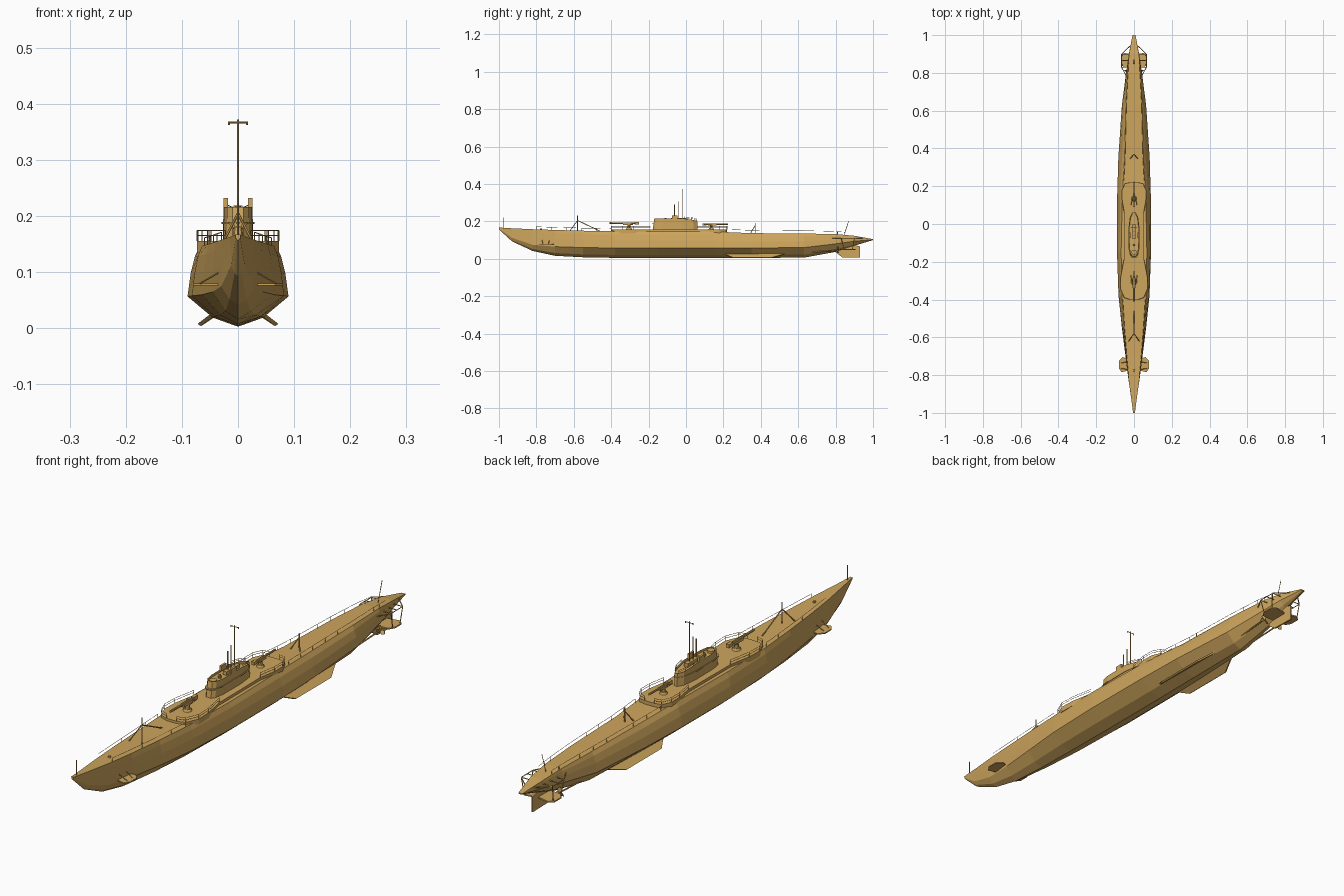
import bpy, bmesh
from math import cos, sin, pi
from mathutils import Vector, Matrix

if "Cube" in bpy.data.objects:
    bpy.data.objects.remove(bpy.data.objects["Cube"])

mat = bpy.data.materials.new("hull_paint")
mat.diffuse_color = (0.62, 0.38, 0.11, 1)
mat.use_nodes = True
mat.node_tree.nodes["Principled BSDF"].inputs["Base Color"].default_value = mat.diffuse_color


def finish(name, bm):
    bmesh.ops.recalc_face_normals(bm, faces=bm.faces[:])
    me = bpy.data.meshes.new(name)
    bm.to_mesh(me)
    bm.free()
    me.materials.append(mat)
    ob = bpy.data.objects.new(name, me)
    bpy.context.collection.objects.link(ob)
    return ob


def loft(bm, rings):
    """Skin a list of closed rings and cap both ends."""
    vs = [[bm.verts.new(p) for p in r] for r in rings]
    n = len(vs[0])
    for a, b in zip(vs, vs[1:]):
        for i in range(n):
            j = (i + 1) % n
            bm.faces.new((a[i], a[j], b[j], b[i]))
    bm.faces.new(vs[0])
    return bm.faces.new(vs[-1])


def slab(name, pts, push, mirror=False):
    """Extrude a polygon by a vector, optionally mirrored in x."""
    bm = bmesh.new()
    for s in ((1, -1) if mirror else (1,)):
        base = [Vector((s * p[0], p[1], p[2])) for p in pts]
        d = Vector((s * push[0], push[1], push[2]))
        loft(bm, [base, [p + d for p in base]])
    return finish(name, bm)


def rods(name, paths, r, mirror=False, n=4):
    """Straight rods along polylines, each path a list of points."""
    bm = bmesh.new()
    for s in ((1, -1) if mirror else (1,)):
        for path in paths:
            pts = [Vector((s * p[0], p[1], p[2])) for p in path]
            for a, b in zip(pts, pts[1:]):
                d = b - a
                m = Matrix.Translation((a + b) / 2) @ d.to_track_quat('Z', 'Y').to_matrix().to_4x4()
                bmesh.ops.create_cone(bm, cap_ends=True, segments=n, radius1=r,
                                      radius2=r, depth=d.length, matrix=m)
    return finish(name, bm)


def drum(name, c, r1, r2, h, n=10):
    bm = bmesh.new()
    bmesh.ops.create_cone(bm, cap_ends=True, segments=n, radius1=r1, radius2=r2, depth=h,
                          matrix=Matrix.Translation((c[0], c[1], c[2] + h / 2)))
    return finish(name, bm)


def box(name, c, size, mirror=False):
    x, y, z = c
    a, b, h = (v / 2 for v in size)
    return slab(name, [(x - a, y - b, z - h), (x + a, y - b, z - h), (x + a, y + b, z - h),
                       (x - a, y + b, z - h)], (0, 0, 2 * h), mirror)


def railing(name, edge, h, mirror=True, mid=True):
    """Stanchions at each point with a top wire and a middle wire."""
    up = lambda k: [(x, y, z + k * h) for x, y, z in edge]
    paths = [up(1)] + ([up(.55)] if mid else [])
    paths += [[p, q] for p, q in zip(edge, up(1))]
    return rods(name, paths, 0.0009, mirror)


# Hull: (y, keel z, chine half-width, chine z, deck half-width, deck z)
stations = [(-1, .157, .004, .161, .005, .167), (-.93, .093, .012, .112, .014, .163),
            (-.82, .042, .030, .075, .029, .158), (-.7, .016, .045, .065, .041, .154),
            (-.55, .008, .064, .060, .053, .150), (-.38, .005, .082, .058, .064, .147),
            (-.15, .003, .090, .057, .068, .146), (.15, .003, .089, .057, .062, .145),
            (.35, .005, .083, .058, .050, .137), (.63, .006, .064, .060, .043, .135),
            (.80, .037, .042, .080, .034, .132), (.90, .070, .027, .094, .026, .123),
            (1, .100, .008, .102, .008, .105)]
rings = []
for y, zk, w, zc, wd, zd in stations:
    half = [(w * .5, zk + (zc - zk) * .3), (w, zc),
            (w + (wd - w) * .25, zc + (zd - zc) * .45),
            (w + (wd - w) * .6, zc + (zd - zc) * .8), (wd, zd)]
    rings.append([(0, y, zk)] + [(x, y, z) for x, z in half]
                 + [(-x, y, z) for x, z in reversed(half)])
bm = bmesh.new()
loft(bm, rings)
finish("hull", bm)

# Raised gun deck, swelling out around both guns
half = [(.022, -.40), (.052, -.39), (.073, -.34), (.071, -.28), (.054, -.19), (.052, .06),
        (.064, .13), (.064, .18), (.048, .215), (.02, .22)]
outline = half + [(-x, y) for x, y in reversed(half)]
slab("gun_deck", [(x, y, .135) for x, y in outline], (0, 0, .021))

# Conning tower with a sunken bridge and sloped aft end
prof = [(.010, -.178), (.020, -.165), (.026, -.13), (.027, -.02), (.020, .04), (.006, .063)]
prof = prof + [(-x, y) for x, y in reversed(prof)]
top_z = lambda y: .216 if y < -.01 else .216 - (y + .01) * .17
bm = bmesh.new()
cap = loft(bm, [[(x, y, .154) for x, y in prof],
                [(x * .96, y * .95, top_z(y)) for x, y in prof]])
bmesh.ops.inset_region(bm, faces=[cap], thickness=.004)
bmesh.ops.translate(bm, verts=cap.verts[:], vec=(0, 0, -.010))
finish("conning_tower", bm)
slab("tower_wind_lip", [(x * 1.08, y * 1.01 - .001, .186) for x, y in prof], (0, 0, .004))
drum("bridge_hatch", (0, -.15, .206), .014, .014, .008, 12)
drum("bridge_compass", (0, -.11, .204), .006, .005, .014, 8)
box("periscope_stand", (0, -.04, .212), (.016, .08, .014))
box("bridge_side_screen", (.022, -.06, .222), (.008, .03, .020), True)
railing("tower_aft_rail", [(.024, -.01, .212), (.020, .03, .208), (.008, .055, .203)], .012)

# Masts and periscopes
rods("main_mast", [[(0, -.02, .2), (0, -.02, .372)]], .0018, n=6)
rods("mast_crossbar", [[(-.017, -.02, .367), (.017, -.02, .367)],
                       [(-.016, -.02, .362), (-.016, -.02, .369)],
                       [(.016, -.02, .362), (.016, -.02, .369)]], .0015)
rods("periscopes", [[(0, -.062, .2), (0, -.062, .290)], [(0, -.042, .2), (0, -.042, .305)]], .002, n=6)


# Deck guns, muzzle pointing along sign s
def gun(name, y, z, s, k):
    drum(name + "_base", (0, y, z), .017 * k, .013 * k, .008, 10)
    drum(name + "_pedestal", (0, y, z + .008), .010 * k, .007 * k, .016 * k, 8)
    box(name + "_cradle", (0, y + s * .005, z + .03 * k), (.014 * k, .055 * k, .011 * k))
    rods(name + "_barrel", [[(0, y - s * .045 * k, z + .033 * k), (0, y + s * .105 * k, z + .035 * k)]],
         .0045 * k, n=8)
    box(name + "_breech", (0, y - s * .042 * k, z + .033 * k), (.013 * k, .024 * k, .014 * k))
    rods(name + "_sights", [[(.008 * k, y, z + .022), (.016 * k, y - s * .02, z + .032 * k),
                             (.016 * k, y - s * .035, z + .032 * k)]], .0016, True)


gun("fore_gun", -.305, .156, -1, 1.0)
gun("aft_gun", .135, .156, 1, .85)

# Railings along deck edges and around gun platforms
def deck_edge(y):
    for a, b in zip(stations, stations[1:]):
        if a[0] <= y <= b[0]:
            t = (y - a[0]) / (b[0] - a[0])
            return ((a[4] + (b[4] - a[4]) * t) * .95, y, a[5] + (b[5] - a[5]) * t)


railing("fore_deck_rail", [deck_edge(-.80 + i * .08) for i in range(6)], .014, mid=False)
railing("aft_deck_rail", [deck_edge(.23 + i * .0775) for i in range(9)], .015, mid=False)
railing("fore_gun_rail", [(x, y, .156) for x, y in half[:5]], .018)
railing("aft_gun_rail", [(x, y, .156) for x, y in half[5:]], .018)

# Aerial tripod forward, twin-leg strut aft, bow and stern staffs
rods("fore_tripod", [[(.028, -.62, .15), (0, -.58, .205)], [(-.028, -.62, .15), (0, -.58, .205)],
                     [(0, -.46, .148), (0, -.58, .205)], [(0, -.58, .15), (0, -.58, .232)]], .0022, n=6)
rods("aft_strut", [[(.02, .345, .136), (0, .37, .178)], [(-.02, .345, .136), (0, .37, .178)],
                   [(0, .37, .136), (0, .37, .192)]], .0022, n=6)
rods("bow_staff", [[(0, -.975, .16), (0, -.975, .222)]], .0018)
rods("stern_staff", [[(0, .845, .125), (0, .87, .203)]], .0015)
drum("anchor_capstan", (0, -.775, .155), .006, .005, .007, 8)

# Bow planes with guard struts
slab("bow_planes", [(.025, -.775, .076), (.066, -.785, .076), (.080, -.765, .076),
                    (.080, -.725, .076), (.062, -.705, .076), (.025, -.715, .076)], (0, 0, .004), True)
rods("bow_plane_struts", [[(.03, -.77, .102), (.068, -.765, .08)],
                          [(.03, -.73, .102), (.068, -.735, .08)]], .0015, True)

# Bilge fins
slab("bilge_fins", [(.040, .20, .024), (.066, .25, .004), (.066, .46, .004), (.036, .53, .024)],
     (.006, 0, .004), True)

# Rudder, stern planes and their post
slab("rudder", [(-.003, .835, .008), (-.003, .93, .006), (-.003, .93, .066), (-.003, .90, .075),
                (-.003, .82, .05), (-.003, .80, .035)], (.006, 0, 0))
slab("stern_planes", [(.003, .825, .046), (.055, .83, .046), (.068, .85, .046),
                      (.068, .89, .046), (.05, .905, .046), (.003, .895, .046)], (0, 0, .005), True)

# Propeller guards: outrigger frames on each side
rods("propeller_guards", [[(.036, .775, .11), (.066, .83, .11), (.066, .90, .11), (.018, .945, .11)],
                          [(.02, .83, .11), (.066, .83, .11)], [(.02, .865, .11), (.066, .865, .11)],
                          [(.02, .90, .11), (.066, .90, .11)],
                          [(.066, .83, .11), (.062, .845, .05)], [(.066, .90, .11), (.062, .89, .05)],
                          [(.03, .81, .12), (.03, .81, .142)]], .002, True)

# Propeller shafts and three-bladed screws
rods("propeller_shafts", [[(.03, .66, .035), (.034, .815, .045)]], .003, True, 6)
bm = bmesh.new()
for s in (1, -1):
    for i in range(3):
        a = pi / 2 + i * 2 * pi / 3
        blade = [(.002, -.004), (.013, -.008), (.021, 0), (.013, .008), (.002, .004)]
        pts = [Vector((s * (.034 + u * cos(a) - v * sin(a)), .81 + v * .5, .045 + u * sin(a) + v * cos(a)))
               for u, v in blade]
        loft(bm, [pts, [p + Vector((0, .002, 0)) for p in pts]])
finish("propellers", bm)
